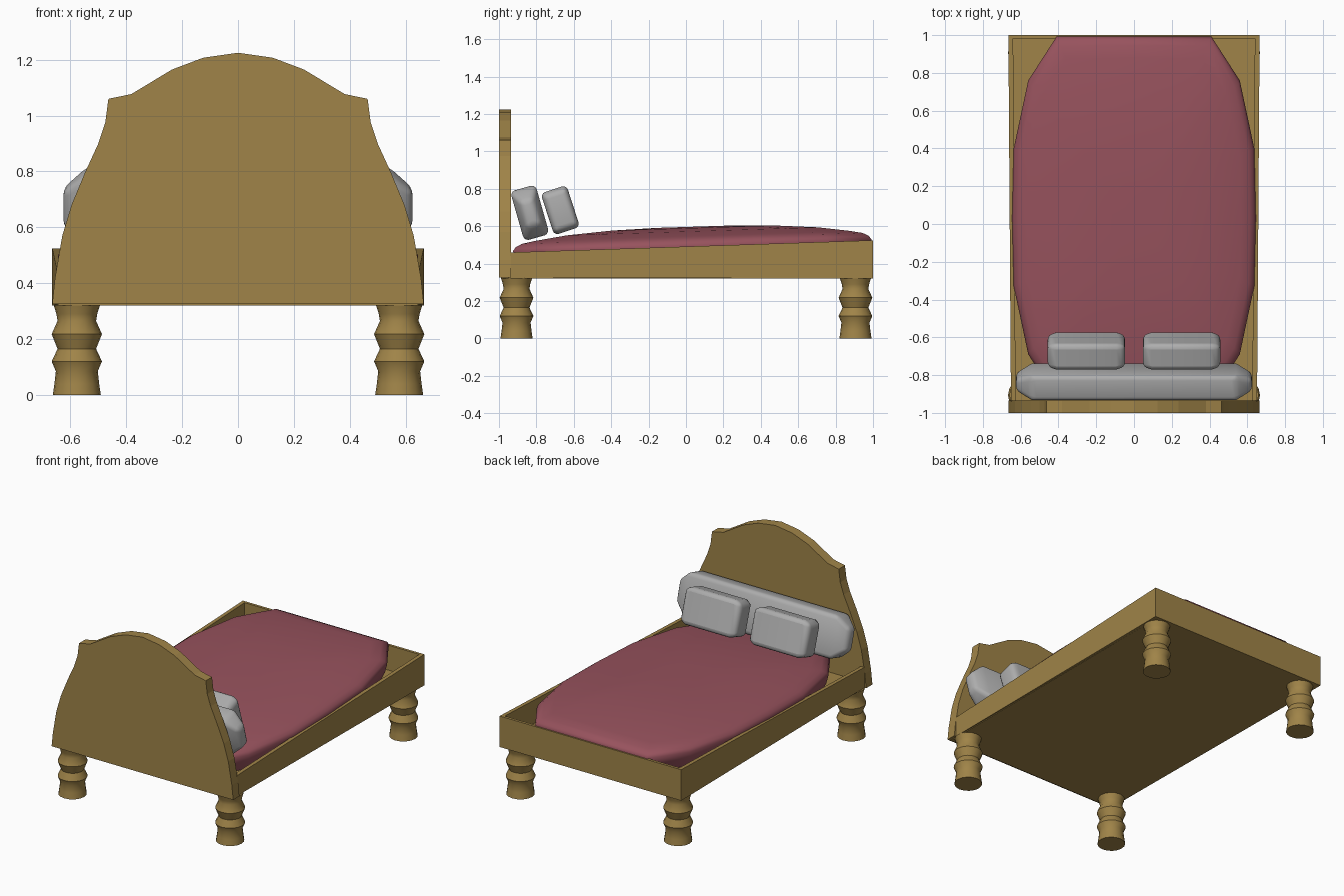
import bpy, bmesh, math
from mathutils import Matrix, Vector

if "Cube" in bpy.data.objects:
    bpy.data.objects.remove(bpy.data.objects["Cube"])


def material(name, rgb):
    m = bpy.data.materials.new(name)
    m.use_nodes = True
    m.diffuse_color = (*rgb, 1)
    m.node_tree.nodes["Principled BSDF"].inputs["Base Color"].default_value = (*rgb, 1)
    return m


WOOD = material("oak wood", (0.35, 0.23, 0.065))
RED = material("dusty red fabric", (0.31, 0.085, 0.11))
GREY = material("pillow grey", (0.42, 0.42, 0.42))


def finish(name, bm, mat, smooth=None):
    bmesh.ops.recalc_face_normals(bm, faces=bm.faces)
    mesh = bpy.data.meshes.new(name)
    bm.to_mesh(mesh)
    bm.free()
    ob = bpy.data.objects.new(name, mesh)
    bpy.context.collection.objects.link(ob)
    mesh.materials.append(mat)
    if smooth is not None:
        bpy.ops.object.select_all(action="DESELECT")
        ob.select_set(True)
        bpy.context.view_layer.objects.active = ob
        bpy.ops.object.shade_smooth_by_angle(angle=math.radians(smooth))
    return ob


def loft(rings):
    """Skin a list of equal-length rings of points and cap both ends."""
    bm = bmesh.new()
    loops = [[bm.verts.new(p) for p in ring] for ring in rings]
    n = len(loops[0])
    for a, b in zip(loops, loops[1:]):
        for i in range(n):
            j = (i + 1) % n
            bm.faces.new((a[i], a[j], b[j], b[i]))
    bm.faces.new(loops[0])
    bm.faces.new(loops[-1])
    return bm


def mirrored(half):
    return half + [(-x, v) for x, v in reversed(half) if x > 0]


# Headboard: arched profile with shoulders and flared sides
half = [(0.665, 0.325), (0.655, 0.42), (0.629, 0.57), (0.596, 0.68), (0.546, 0.80),
        (0.50, 0.90), (0.475, 0.975), (0.464, 1.06), (0.382, 1.077), (0.236, 1.165),
        (0.125, 1.207), (0, 1.225)]
outline = mirrored(half)
finish("headboard", loft([[(x, y, z) for x, z in outline] for y in (-1, -0.935)]), WOOD)

# Side rails: top edge rises towards the foot, slightly narrower at the head
profile = [(-0.94, 0.325), (1, 0.32), (1, 0.525), (-0.94, 0.46)]
for side, label in ((1, "left"), (-1, "right")):
    rings = [[(side * (x + 0.007 * y), y, z) for y, z in profile] for x in (0.633, 0.658)]
    finish(label + "_rail", loft(rings), WOOD)


def slab(name, lo, hi):
    corners = [(lo[0], lo[1]), (hi[0], lo[1]), (hi[0], hi[1]), (lo[0], hi[1])]
    finish(name, loft([[(x, y, z) for x, y in corners] for z in (lo[2], hi[2])]), WOOD)


slab("footboard", (-0.645, 0.982, 0.32), (0.645, 1, 0.525))
slab("bed_base", (-0.645, -0.99, 0.32), (0.645, 0.99, 0.36))

# Turned legs
turning = [(0.086, 0), (0.08, 0.04), (0.075, 0.085), (0.09, 0.12), (0.069, 0.165),
           (0.09, 0.218), (0.069, 0.265), (0.073, 0.29), (0.083, 0.322)]
SIDES = 16
for sy, end in ((-1, "head"), (1, "foot")):
    for sx, side in ((1, "left"), (-1, "right")):
        rings = [[(sx * 0.577 + r * math.cos(i * math.tau / SIDES),
                   sy * 0.906 + r * math.sin(i * math.tau / SIDES), z)
                  for i in range(SIDES)] for r, z in turning]
        finish(f"{end}_{side}_leg", loft(rings), WOOD, 40)

# Mattress: domed cushion following the slope of the rails
half = [(0.41, 0.992), (0.56, 0.76), (0.637, 0.4), (0.645, 0.03),
        (0.637, -0.33), (0.56, -0.69), (0.41, -0.925)]
outline = mirrored(half)
layers = [(0.95, -0.11), (0.985, -0.05), (1, 0), (0.985, 0.02), (0.95, 0.037),
          (0.88, 0.05), (0.7, 0.075), (0.45, 0.093), (0.2, 0.1)]
rings = [[(x * s, 0.035 + (y - 0.035) * s, 0.497 + 0.032 * y * s + dz)
          for x, y in outline] for s, dz in layers]
finish("mattress", loft(rings), RED, 60)


# Pillows: tapered boxes leaning back, with soft edges
def pillow(name, centre, stations, thick, high, tilt, soft):
    turn = Matrix.Rotation(math.radians(tilt), 3, "X")
    rings = [[Vector(centre) + turn @ Vector((x, a * thick * s / 2, b * high * s / 2))
              for a, b in ((-1, -1), (1, -1), (1, 1), (-1, 1))] for x, s in stations]
    ob = finish(name, loft(rings), GREY, 80)
    bevel = ob.modifiers.new("soft edges", "BEVEL")
    bevel.width = soft
    bevel.segments = 3
    bevel.limit_method = "ANGLE"
    bevel.angle_limit = math.radians(25)


pillow("long_pillow", (0, -0.835, 0.672),
       [(-0.625, 0.5), (-0.54, 1), (0.54, 1), (0.625, 0.5)], 0.14, 0.275, 16, 0.025)
for sx, side in ((1, "left"), (-1, "right")):
    pillow(side + "_pillow", (sx * 0.252, -0.672, 0.686),
           [(-0.205, 0.86), (-0.16, 1), (0.16, 1), (0.205, 0.86)], 0.145, 0.235, 18, 0.025)
